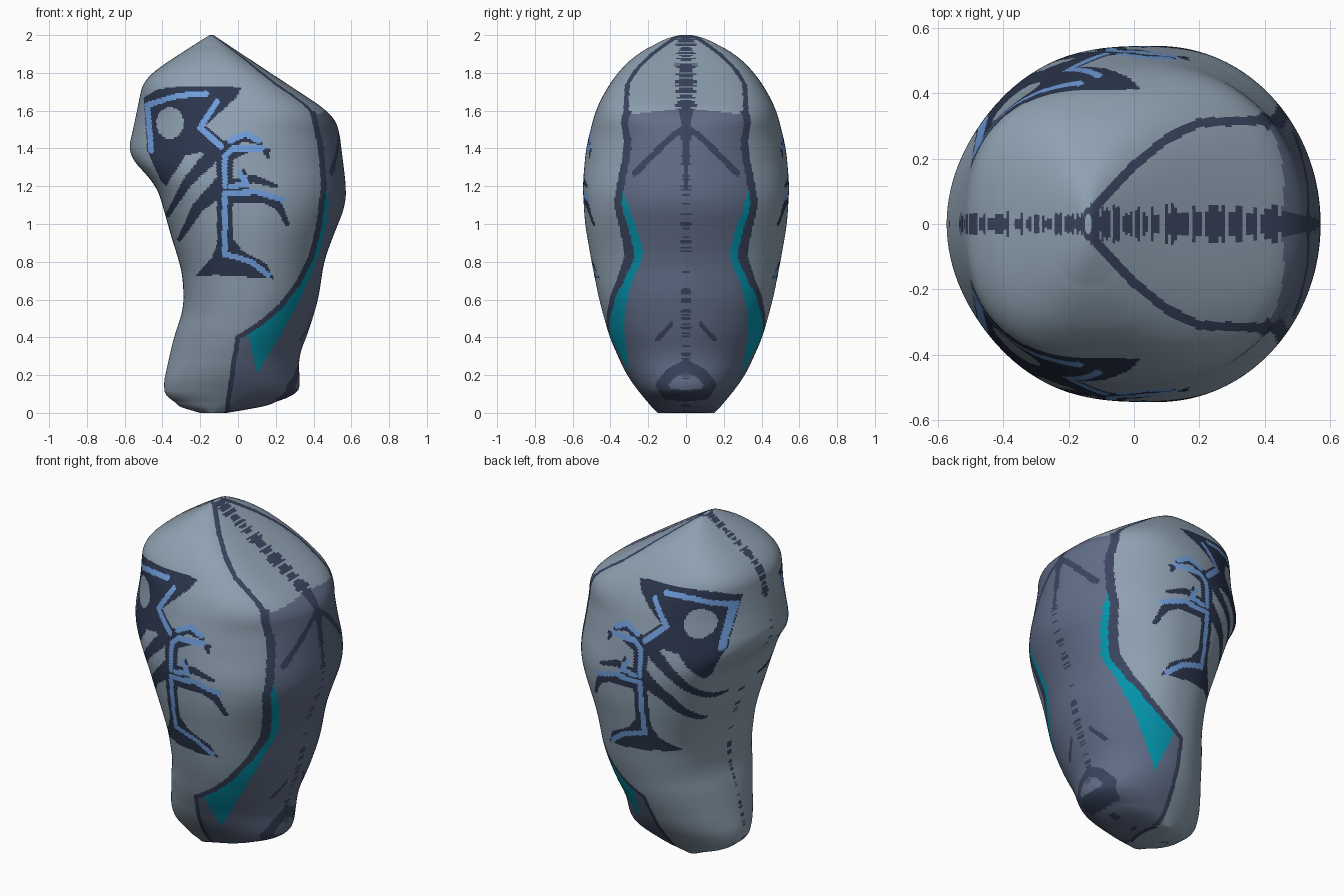
import bpy
import bmesh
import math
import random

random.seed(4)
cube = bpy.data.objects.get("Cube")
if cube:
    bpy.data.objects.remove(cube)

ROWS, SIDES = 270, 340


def srgb(r, g, b):
    return tuple((c / 255 / 12.92) if c < 11 else ((c / 255 + 0.055) / 1.055) ** 2.4
                 for c in (r, g, b)) + (1.0,)


def make_material(name, colour):
    mat = bpy.data.materials.new(name)
    mat.use_nodes = True
    mat.diffuse_color = colour
    shader = mat.node_tree.nodes["Principled BSDF"]
    shader.inputs["Base Color"].default_value = colour
    shader.inputs["Roughness"].default_value = 0.7
    return mat


PALE, SLATE, LINE, NAVY, BLUE, TEAL = range(6)
materials = [
    make_material("pale grey blue", srgb(143, 161, 177)),
    make_material("slate", srgb(97, 109, 135)),
    make_material("line navy", srgb(58, 68, 94)),
    make_material("dark navy", srgb(44, 54, 78)),
    make_material("sky blue", srgb(112, 158, 220)),
    make_material("teal", srgb(4, 148, 172)),
]


# Helpers for profiles and painted shapes
def interp(table, t):
    if t <= table[0][0]:
        return table[0][1]
    for (t0, v0), (t1, v1) in zip(table, table[1:]):
        if t <= t1:
            return v0 + (v1 - v0) * (t - t0) / (t1 - t0)
    return table[-1][1]


def soft(table, t):
    span = min(0.06, t, 2 - t)
    return sum(interp(table, t + span * k / 4) for k in range(-4, 5)) / 9


def on_stroke(points, u, v, start, end=None):
    """True near a polyline whose half width runs from start to end."""
    end = start if end is None else end
    count = len(points) - 1
    for i in range(count):
        (ax, ay), (bx, by) = points[i], points[i + 1]
        dx, dy = bx - ax, by - ay
        t = ((u - ax) * dx + (v - ay) * dy) / (dx * dx + dy * dy)
        t = max(0.0, min(1.0, t))
        width = start + (end - start) * (i + t) / count
        if math.hypot(u - ax - t * dx, v - ay - t * dy) < width:
            return True
    return False


def in_polygon(points, u, v):
    inside = False
    for (ax, ay), (bx, by) in zip(points, points[1:] + points[:1]):
        if (ay > v) != (by > v) and u < (bx - ax) * (v - ay) / (by - ay) + ax:
            inside = not inside
    return inside


# Body profiles by height: narrow edge, wide edge and half depth
edge_low = [(0, -.2), (.02, -.27), (.05, -.37), (.13, -.4), (.2, -.385), (.4, -.34),
            (.55, -.288), (.7, -.29), (.8, -.31), (.92, -.35), (1.05, -.385),
            (1.2, -.43), (1.37, -.585), (1.55, -.545), (1.77, -.5), (1.9, -.31), (2, -.15)]
edge_high = [(0, -.06), (.02, .06), (.06, .28), (.1, .33), (.3, .32), (.42, .37),
             (.6, .425), (.8, .455), (.9, .49), (1, .53), (1.1, .57), (1.2, .572),
             (1.5, .535), (1.58, .505), (1.9, .02), (2, -.13)]
half_depth = [(0, .15), (.05, .2), (.1, .24), (.2, .315), (.4, .405), (.6, .46),
              (.8, .5), (1, .535), (1.2, .547), (1.4, .53), (1.6, .48), (1.7, .43),
              (1.8, .365), (1.9, .265), (1.97, .14), (1.99, .08), (2, .03)]

# Squareness of the cross-section on each edge: 2 is an ellipse
square_low = [(.35, 2), (.6, 2.5), (.95, 2.6), (1.2, 3), (1.38, 1.9), (1.6, 2.1),
              (1.8, 2.7), (2, 2.5)]
square_high = [(1.5, 2), (1.75, 3.3), (1.9, 3.2), (2, 2.6)]

# Panel border, seen from the flat side and from above
border = [(-.06, 0), (-.05, .08), (0, .4), (.05, .43), (.14, .49), (.23, .57),
          (.32, .69), (.39, .83), (.43, 1), (.455, 1.2), (.44, 1.4), (.4, 1.58)]
border_by_height = [(z, x) for x, z in border]
crown_line = [(-.14, .03), (0, .18), (.1, .26), (.2, .31), (.45, .32)]
teal_fin = [(.05, .43), (.14, .49), (.23, .57), (.32, .69), (.39, .83), (.43, 1),
            (.463, 1.22), (.48, 1.1), (.468, 1), (.43, .85), (.33, .6), (.23, .42),
            (.1, .21)]

# Fish skeleton emblem
fish_head = [(-.5, 1.67), (-.42, 1.715), (-.3, 1.73), (.02, 1.725), (-.01, 1.67),
             (-.17, 1.52), (-.04, 1.41), (-.05, 1.32), (-.2, 1.38), (-.28, 1.36),
             (-.38, 1.2), (-.41, 1.23), (-.48, 1.39)]
fish_tail = [(-.23, .72), (-.12, .73), (.19, .71), (.15, .79), (.02, .86),
             (-.02, .92), (-.1, .92), (-.14, .82)]
fish_bones = [
    ([(-.07, 1.4), (-.07, .85)], .045, .04),
    ([(-.14, 1.36), (-.27, 1.22), (-.37, 1.05)], .04, .012),
    ([(-.07, 1.22), (-.21, 1.09), (-.31, .92)], .05, .012),
    ([(-.06, 1.4), (.02, 1.46), (.1, 1.44), (.16, 1.36)], .03, .01),
    ([(-.07, 1.35), (.05, 1.4), (.16, 1.39)], .03, .01),
    ([(-.06, 1.2), (.08, 1.24), (.2, 1.2)], .03, .01),
    ([(.03, 1.2), (.03, 1.28)], .03, .01),
    ([(-.07, 1.15), (.14, 1.14), (.22, 1.09), (.26, 1)], .038, .012),
]
fish_glints = [
    [(-.46, 1.39), (-.48, 1.63), (-.32, 1.68), (-.17, 1.69)],
    [(-.11, 1.65), (-.2, 1.51), (-.09, 1.41)],
    [(-.07, 1.2), (-.07, 1.36), (-.03, 1.4), (.13, 1.4)],
    [(-.04, 1.44), (.04, 1.48), (.11, 1.44)],
    [(-.04, 1.2), (.05, 1.21), (.01, 1.27)],
    [(-.07, .86), (-.07, 1.16), (.1, 1.17), (.23, 1.13)],
    [(-.07, .84), (.01, .82), (.07, .8), (.16, .73)],
]

# Face marks on the wide edge
brow = [(.02, 1.5), (.08, 1.46), (.17, 1.37), (.27, 1.27)]
cheek = [(.08, .47), (.15, .39)]
mouth = [(0, .25), (.08, .21), (.13, .15), (.1, .1), (0, .09)]


def fish_colour(x, z):
    if any(on_stroke(path, x, z, .015) for path in fish_glints):
        return BLUE
    if math.hypot((x + .36) / .072, (z - 1.535) / .084) < 1:
        return PALE
    if in_polygon(fish_head, x, z) or in_polygon(fish_tail, x, z):
        return NAVY
    if any(on_stroke(path, x, z, a, b) for path, a, b in fish_bones):
        return NAVY
    return PALE


def paint(x, y, z, tooth):
    y = abs(y)
    if y < (tooth if x > -.14 else tooth * .6):
        return LINE
    if z > 1.55 and x > -.16 and on_stroke(crown_line, x, y, .014):
        return LINE
    if z < 1.6 and on_stroke(border, x, z, .012, .016):
        return LINE
    if in_polygon(teal_fin, x, z):
        return TEAL
    if z < 1.615 - y * .12 and x > interp(border_by_height, z):
        if x > .2 and (on_stroke(brow, y, z, .017) or on_stroke(cheek, y, z, .012)):
            return LINE
        if x > .1 and on_stroke(mouth, y, z, .03):
            return LINE
        if z > 1.15 and y < .035 * (z - 1.1) / .5:
            return LINE
        return SLATE
    if x < .32 and .68 < z < 1.76 and y > .05:
        return fish_colour(x, z)
    return PALE


# Body: stacked rounded rings, closer together at both ends
bm = bmesh.new()
rings = []
for i in range(ROWS + 1):
    t = i / ROWS
    z = 2 * (.55 * t + .45 * (1 - math.cos(math.pi * t)) / 2)
    low, high, depth, power_low, power_high = (
        soft(table, z)
        for table in (edge_low, edge_high, half_depth, square_low, square_high))
    middle, radius = (low + high) / 2, (high - low) / 2
    ring = []
    for k in range(SIDES):
        angle = math.tau * k / SIDES
        along = math.cos(angle)
        power = power_high if along > 0 else power_low
        across = max(0.0, 1 - abs(along) ** power) ** (1 / power)
        ring.append(bm.verts.new((middle + radius * along,
                                  math.copysign(depth * across, math.sin(angle)), z)))
    rings.append(ring)

# Painted faces, with a ragged stitched seam along the middle
for lower, upper in zip(rings, rings[1:]):
    crest = lower[0].co.z > 1.6
    ragged = random.random() < (.85 if crest else .3)
    tooth = random.uniform(.02, .06 if crest else .03) if ragged else 0
    for k in range(SIDES):
        n = (k + 1) % SIDES
        face = bm.faces.new((lower[k], lower[n], upper[n], upper[k]))
        face.material_index = paint(*face.calc_center_median(), tooth)
bm.faces.new(rings[0][::-1])
bm.faces.new(rings[-1])

mesh = bpy.data.meshes.new("painted_body")
bm.to_mesh(mesh)
bm.free()
for mat in materials:
    mesh.materials.append(mat)
body = bpy.data.objects.new("painted_body", mesh)
bpy.context.collection.objects.link(body)
bpy.context.view_layer.objects.active = body
body.select_set(True)
bpy.ops.object.shade_smooth_by_angle(angle=math.radians(50))
